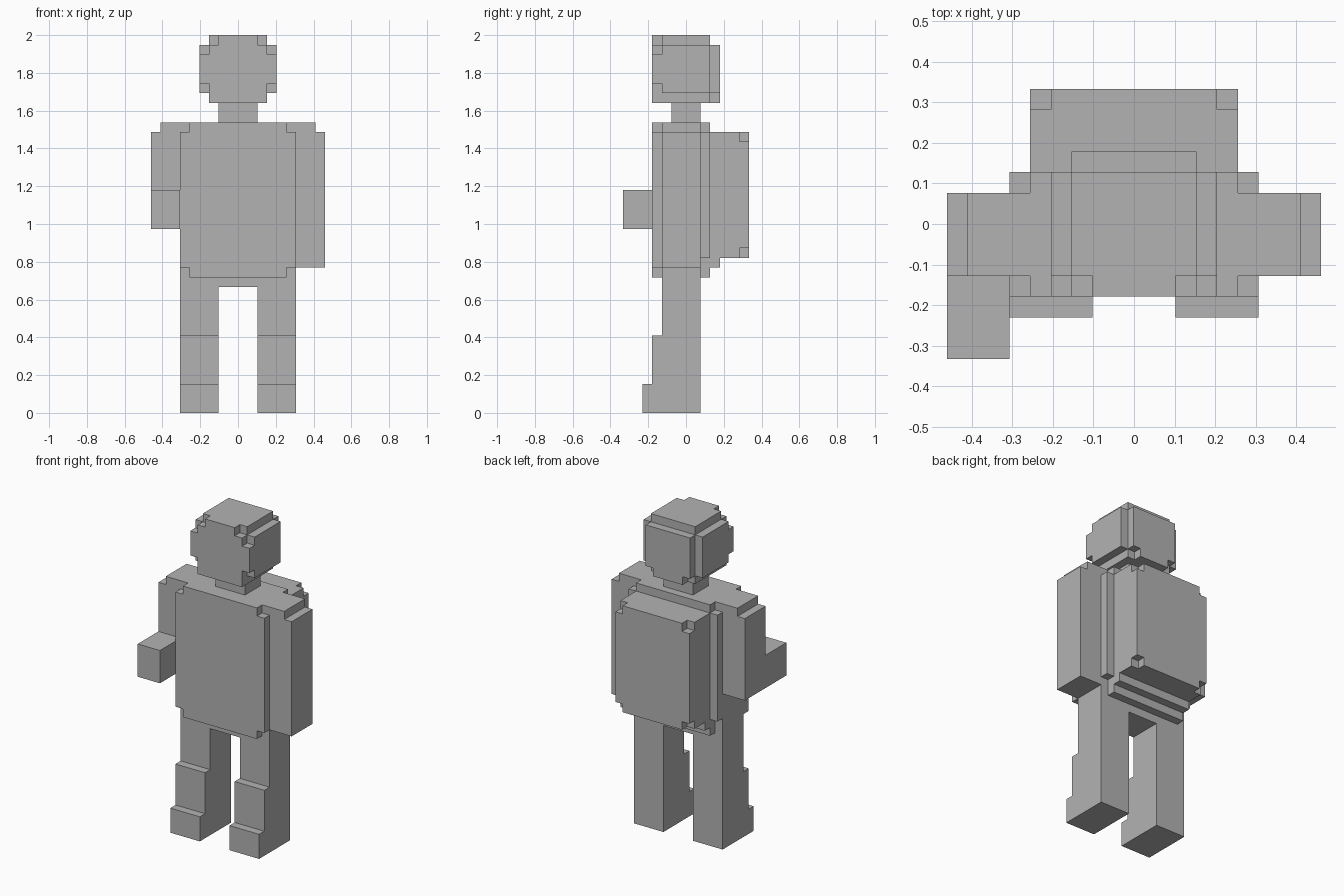
import bpy
import bmesh
import math
from mathutils import Vector

if "Cube" in bpy.data.objects:
    bpy.data.objects.remove(bpy.data.objects["Cube"], do_unlink=True)

UNIT = 2 / 39      # edge of one block
DEPTH_MID = 6.5    # depth is counted in blocks from the foremost one

grey = bpy.data.materials.new("plain grey")
grey.use_nodes = True
grey.diffuse_color = (0.45, 0.45, 0.45, 1)
grey.node_tree.nodes["Principled BSDF"].inputs["Base Color"].default_value = grey.diffuse_color


def box(x0, x1, y0, y1, z0, z1):
    """Block cells filling a box."""
    return {(x, y, z) for x in range(x0, x1) for y in range(y0, y1) for z in range(z0, z1)}


def wide(half, *span):
    """Box centred on x = 0."""
    return box(-half, half, *span)


def mirrored(cells):
    return {(-1 - x, y, z) for x, y, z in cells}


def pair(*span):
    """Box together with its mirror image."""
    cells = box(*span)
    return cells | mirrored(cells)


parts = {}

# Leg with shin and foot steps
leg = box(2, 6, 4, 8, 0, 13) | box(2, 6, 3, 4, 0, 8) | box(2, 6, 2, 3, 0, 3)
parts["left_leg"] = leg
parts["right_leg"] = mirrored(leg)
parts["hips"] = wide(6, 4, 8, 13, 14)

# Torso with clipped corners
torso = wide(6, 3, 9, 14, 30)
for z in (14, 29):
    torso -= pair(5, 6, 3, 4, z, z + 1)
    torso -= pair(5, 6, 8, 9, z, z + 1)
torso -= pair(5, 6, 8, 9, 15, 16)
parts["torso"] = torso

# Backpack with clipped outer corners and a lower lip
pack = wide(5, 9, 13, 16, 29) | wide(5, 9, 10, 15, 16)
for z in (16, 28):
    pack -= pair(4, 5, 12, 13, z, z + 1)
parts["backpack"] = pack

# Arms: one hanging, one bent forward
shoulder_edge = box(8, 9, 4, 8, 29, 30)
parts["left_arm"] = box(6, 9, 4, 8, 15, 30) - shoulder_edge
parts["right_arm"] = mirrored(box(6, 9, 4, 8, 19, 30) - shoulder_edge)
parts["right_forearm"] = mirrored(box(6, 9, 0, 4, 19, 23))

# Neck and rounded head
parts["neck"] = wide(2, 5, 8, 30, 32)
head = wide(4, 3, 9, 33, 38) | wide(3, 3, 9, 32, 39)
head |= wide(3, 9, 10, 33, 38) | wide(2, 9, 10, 32, 33)
head -= pair(2, 3, 3, 4, 38, 39)
for z in (33, 37):
    head -= pair(3, 4, 3, 4, z, z + 1)
parts["head"] = head

solid = set().union(*parts.values())


def build(name, cells):
    """Outer skin of the cells, with flat areas merged."""
    bm = bmesh.new()
    corners = {}

    def corner(p):
        key = tuple(round(c) for c in p)
        if key not in corners:
            x, y, z = key
            corners[key] = bm.verts.new(Vector((x, y - DEPTH_MID, z)) * UNIT)
        return corners[key]

    for cell in sorted(cells):
        for axis in range(3):
            for side in (-1, 1):
                step = Vector((0, 0, 0))
                step[axis] = side
                near = tuple(round(c + s) for c, s in zip(cell, step))
                if near in solid:
                    continue
                u, v = Vector((0, 0, 0)), Vector((0, 0, 0))
                u[(axis + 1) % 3] = 1
                v[(axis + 2) % 3] = 1
                start = Vector(cell)
                start[axis] += max(side, 0)
                loop = [start, start + u, start + u + v, start + v]
                bm.faces.new([corner(p) for p in loop[::side]])
    bmesh.ops.dissolve_limit(bm, angle_limit=math.radians(1), verts=bm.verts, edges=bm.edges)
    mesh = bpy.data.meshes.new(name)
    bm.to_mesh(mesh)
    bm.free()
    mesh.materials.append(grey)
    bpy.context.collection.objects.link(bpy.data.objects.new(name, mesh))


for part_name, part_cells in parts.items():
    build(part_name, part_cells)
